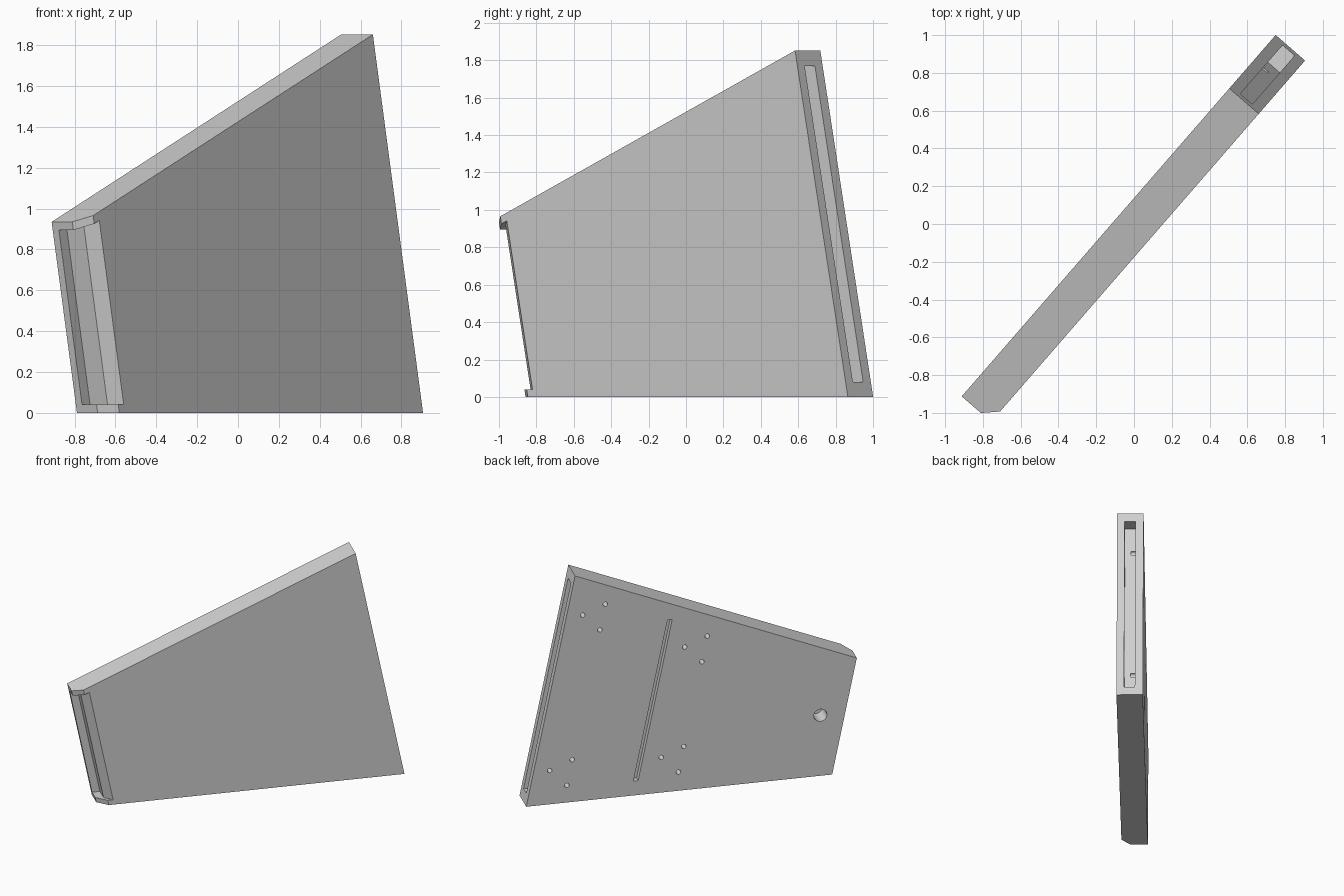
import bpy, bmesh
from math import cos, sin, pi

if "Cube" in bpy.data.objects:
    bpy.data.objects.remove(bpy.data.objects["Cube"])

# Slab frame: d runs along the slab, t through its thickness, z up
UX, UY = 0.656, 0.755
LEAN = 0.202              # both ends lean back with height
LEFT, RIGHT = -1.098, 1.247
BACK, FRONT = -0.09, 0.116
SCREW_R, BORE_R = 0.018, 0.05

grey = bpy.data.materials.new("light_grey")
grey.use_nodes = True
grey.diffuse_color = (0.65, 0.65, 0.65, 1)
grey.node_tree.nodes["Principled BSDF"].inputs["Base Color"].default_value = (0.65, 0.65, 0.65, 1)


def place(s, t, z):
    return (UX * s + UY * t, UY * s - UX * t, z)


def slope(d, drop=0.0):
    """Height of the slanted top edge, lowered by drop."""
    return 0.935 - drop + 0.391 * (d - LEFT)


def loft(bm, ring_a, ring_b):
    """Closed solid between two matching rings of points."""
    a = [bm.verts.new(p) for p in ring_a]
    b = [bm.verts.new(p) for p in ring_b]
    bm.faces.new(a)
    bm.faces.new(b[::-1])
    for i in range(len(a)):
        j = (i + 1) % len(a)
        bm.faces.new((a[j], a[i], b[i], b[j]))


def finish(name, bm):
    bmesh.ops.recalc_face_normals(bm, faces=bm.faces)
    mesh = bpy.data.meshes.new(name)
    bm.to_mesh(mesh)
    bm.free()
    mesh.materials.append(grey)
    ob = bpy.data.objects.new(name, mesh)
    bpy.context.scene.collection.objects.link(ob)
    return ob


def leaning_prism(name, section, low, high):
    """Extrude a (d, t) section along the lean; high maps d to height."""
    bm = bmesh.new()
    loft(bm, [place(d - LEAN * low, t, low) for d, t in section],
         [place(d - LEAN * high(d), t, high(d)) for d, t in section])
    return finish(name, bm)


def drill(name, centres, radius, depth, sides):
    """Round holes sunk into the back face."""
    bm = bmesh.new()
    for s, z in centres:
        rings = []
        for t in (BACK - 0.05, BACK + depth):
            rings.append([place(s + radius * cos(2 * pi * i / sides), t,
                                z + radius * sin(2 * pi * i / sides)) for i in range(sides)])
        loft(bm, *rings)
    return finish(name, bm)


def box_section(d0, d1, t0, t1):
    return [(d0, t0), (d1, t0), (d1, t1), (d0, t1)]


# Tapered slab with one bevelled edge
panel = leaning_prism("panel", [
    (LEFT, BACK), (LEFT, 0.044), (LEFT + 0.079, FRONT),
    (RIGHT, FRONT), (RIGHT, BACK)], 0, slope)

# Stepped rebate along the bevelled edge
rebate = leaning_prism("edge_rebate_cutter", [
    (LEFT - 0.1, -0.05), (LEFT + 0.06, -0.05), (LEFT + 0.06, 0.063),
    (LEFT + 0.147, 0.14), (LEFT - 0.1, 0.14)], 0.04, lambda d: slope(d, 0.04))

# Long slot in the tall end
end_slot = leaning_prism("end_slot_cutter", box_section(
    RIGHT - 0.12, RIGHT + 0.1, -0.027, 0.057), 0.08, lambda d: 1.77)

# Narrow groove in the back face
groove = leaning_prism("back_groove_cutter", box_section(
    0.413, 0.449, BACK - 0.05, BACK + 0.05), 0.118, lambda d: 1.41)

# Four groups of three screw holes, plus one larger bore
groups = [(0.641, 1.593), (-0.141, 1.243), (0.894, 0.346), (0.039, 0.358)]
offsets = [(0, 0), (0.173, -0.07), (0.041, -0.206)]
screws = drill("screw_hole_cutter",
               [(s + ds, z + dz) for s, z in groups for ds, dz in offsets], SCREW_R, 0.1, 16)
bore = drill("bore_cutter", [(-1.008, 0.496)], BORE_R, 0.14, 32)

# Cut everything, bake the result and drop the cutters
cutters = [rebate, end_slot, groove, screws, bore]
for cutter in cutters:
    cutter.hide_render = True
    mod = panel.modifiers.new(cutter.name, 'BOOLEAN')
    mod.operation = 'DIFFERENCE'
    mod.solver = 'EXACT'
    mod.object = cutter
graph = bpy.context.evaluated_depsgraph_get()
baked = bpy.data.meshes.new_from_object(panel.evaluated_get(graph))
panel.modifiers.clear()
panel.data = baked
for cutter in cutters:
    bpy.data.objects.remove(cutter)

# Smooth the hole walls, keep the flat faces crisp
bpy.ops.object.select_all(action='DESELECT')
panel.select_set(True)
bpy.context.view_layer.objects.active = panel
bpy.ops.object.shade_smooth_by_angle(angle=0.45)
